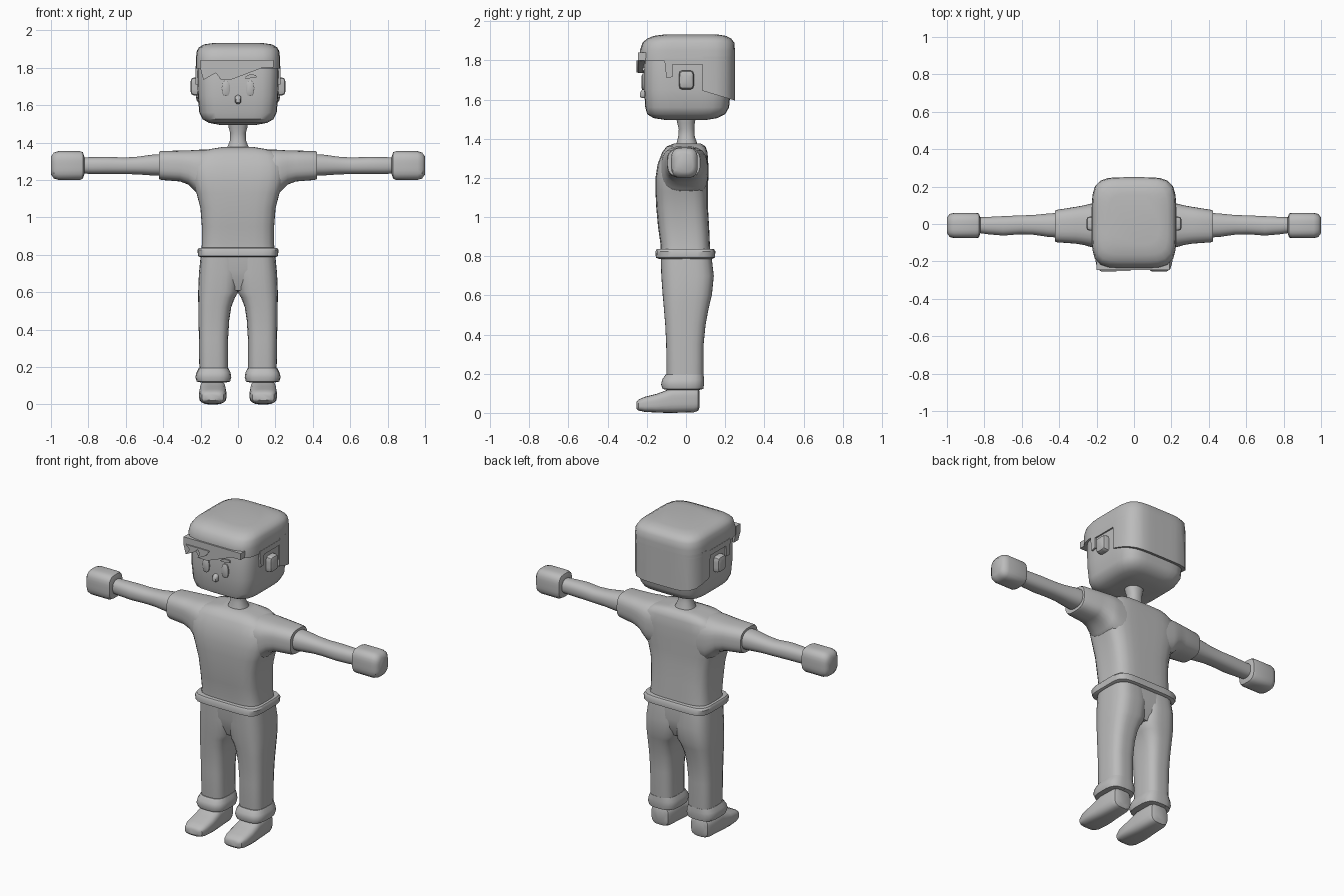
import bpy, bmesh, math
from mathutils import Vector

gray = bpy.data.materials.new("plain_gray")
gray.diffuse_color = (0.5, 0.5, 0.5, 1)
SIDES = (("right", 1), ("left", -1))


def finish(name, bm, m=1, angle=40):
    if m < 0:
        bmesh.ops.scale(bm, vec=(-1, 1, 1), verts=bm.verts)
    bmesh.ops.recalc_face_normals(bm, faces=bm.faces)
    me = bpy.data.meshes.new(name)
    bm.to_mesh(me)
    bm.free()
    me.materials.append(gray)
    ob = bpy.data.objects.new(name, me)
    bpy.context.collection.objects.link(ob)
    bpy.ops.object.select_all(action='DESELECT')
    ob.select_set(True)
    bpy.context.view_layer.objects.active = ob
    bpy.ops.object.shade_smooth_by_angle(angle=math.radians(angle))
    return ob


def loft_bm(axis, rings, e=4, n=28):
    """Rounded-box rings (t, a0, a1, b0, b1) stacked along an axis, capped."""
    bm = bmesh.new()
    other = [i for i in range(3) if i != axis]
    loops = []
    for t, a0, a1, b0, b1 in rings:
        loop = []
        for k in range(n):
            th = 2 * math.pi * (k + .5) / n
            c, s = math.cos(th), math.sin(th)
            r = (abs(c) ** e + abs(s) ** e) ** (-1 / e)
            p = [0, 0, 0]
            p[axis] = t
            p[other[0]] = (a0 + a1) / 2 + (a1 - a0) / 2 * c * r
            p[other[1]] = (b0 + b1) / 2 + (b1 - b0) / 2 * s * r
            loop.append(bm.verts.new(p))
        loops.append(loop)
    for A, B in zip(loops, loops[1:]):
        for k in range(n):
            bm.faces.new((A[k], A[(k + 1) % n], B[(k + 1) % n], B[k]))
    bm.faces.new(loops[0])
    bm.faces.new(loops[-1])
    return bm


def loft(name, axis, rings, e=4, m=1, n=28):
    return finish(name, loft_bm(axis, rings, e, n), m)


def plate(name, axis, pts, t0, t1, m=1):
    """Outline extruded between two positions on an axis."""
    bm = bmesh.new()
    mk = lambda t: [bm.verts.new((p[0], t, p[1]) if axis == 1 else (t, p[0], p[1])) for p in pts]
    A, B = mk(t0), mk(t1)
    bm.faces.new(A)
    bm.faces.new(B)
    for k in range(len(pts)):
        j = (k + 1) % len(pts)
        bm.faces.new((A[k], A[j], B[j], B[k]))
    return finish(name, bm, m)


def sym(t, w, y0, y1):
    return (t, -w, w, y0, y1)


# Head and neck
loft("head", 2, [sym(1.495, .10, -.10, .10), sym(1.505, .155, -.165, .16),
                 sym(1.525, .19, -.198, .20), sym(1.56, .207, -.208, .22),
                 sym(1.65, .215, -.214, .228), sym(1.78, .218, -.214, .23),
                 sym(1.85, .21, -.20, .22)], 5, n=40)
loft("neck", 2, [sym(1.33, .07, -.06, .07), sym(1.37, .06, -.05, .06),
                 sym(1.41, .043, -.04, .045), sym(1.45, .042, -.037, .043),
                 sym(1.48, .05, -.045, .045), sym(1.51, .055, -.05, .05)], 2.3)

# Hair: cap, back shell, fringe and side locks
loft("hair_cap", 2, [sym(1.797, .226, -.235, .25), sym(1.85, .225, -.235, .25),
                     sym(1.89, .22, -.222, .247), sym(1.91, .208, -.20, .232),
                     sym(1.925, .18, -.165, .205), sym(1.932, .13, -.11, .16)], 5, n=40)
bm = loft_bm(2, [sym(1.575, .218, -.23, .25), sym(1.60, .224, -.235, .25),
                 sym(1.82, .226, -.235, .25)], 5, 40)
for co, no in (((0, .085, 0), (0, 1, 0)), ((0, .20, 1.61), (0, .3, 1))):
    cut = bmesh.ops.bisect_plane(bm, geom=bm.verts[:] + bm.edges[:] + bm.faces[:],
                                 plane_co=co, plane_no=Vector(no), clear_inner=True)
    bmesh.ops.holes_fill(bm, edges=[g for g in cut['geom_cut'] if isinstance(g, bmesh.types.BMEdge)])
finish("hair_back", bm)
for side, m in SIDES:
    plate("hair_side_" + side, 0, [(-.11, 1.80), (-.10, 1.71), (-.07, 1.715), (-.068, 1.778),
                                   (.09, 1.778), (.09, 1.81), (-.11, 1.81)], .19, .227, m)
plate("hair_fringe", 1, [(-.20, 1.84), (-.20, 1.79), (-.185, 1.735), (-.15, 1.755), (-.12, 1.775),
                         (-.09, 1.735), (-.04, 1.735), (.04, 1.765), (.13, 1.80),
                         (.19, 1.80), (.19, 1.84)], -.245, -.20)
plate("hair_tuft", 1, [(-.18, 1.80), (-.155, 1.775), (-.18, 1.74), (-.12, 1.77), (-.09, 1.80)],
      -.252, -.235)
plate("hair_tuft_middle", 1, [(-.11, 1.80), (-.085, 1.77), (-.10, 1.738), (-.045, 1.765), (-.02, 1.80)],
      -.252, -.235)

# Face and ears
for side, m in SIDES:
    loft("eye_" + side, 1, [(-.227, .05, .08, 1.66, 1.72), (-.222, .043, .087, 1.648, 1.732),
                            (-.205, .043, .087, 1.648, 1.732)], 2.6, m)
    plate("eyebrow_" + side, 1, [(.03, 1.745), (.05, 1.742), (.10, 1.748), (.095, 1.762), (.06, 1.764)],
          -.222, -.205, m)
    loft("ear_" + side, 0, [(.20, -.036, .04, 1.652, 1.748), (.235, -.036, .04, 1.652, 1.748),
                            (.248, -.032, .036, 1.658, 1.743), (.254, -.02, .025, 1.675, 1.725)], 6, m)
loft("nose", 1, [(-.235, -.01, .01, 1.613, 1.635), (-.225, -.016, .016, 1.608, 1.65),
                 (-.205, -.017, .017, 1.606, 1.656)], 3)

# Shirt
loft("shirt_body", 2, [sym(.81, .20, -.13, .125), sym(.86, .192, -.13, .122),
                       sym(.95, .193, -.143, .118), sym(1.05, .201, -.152, .112),
                       sym(1.13, .222, -.156, .112), sym(1.20, .245, -.156, .114),
                       sym(1.27, .25, -.145, .114), sym(1.33, .23, -.122, .11),
                       sym(1.36, .18, -.10, .10), sym(1.376, .085, -.06, .075)], 4.5, n=36)
loft("shirt_hem", 2, [sym(.787, .20, -.14, .135), sym(.793, .213, -.154, .148),
                      sym(.825, .217, -.156, .15), sym(.836, .21, -.15, .143),
                      sym(.838, .19, -.13, .12)], 6, n=40)
for side, m in SIDES:
    loft("sleeve_" + side, 0, [(.12, -.12, .11, 1.10, 1.362), (.20, -.128, .112, 1.11, 1.362),
                               (.235, -.122, .108, 1.145, 1.36), (.265, -.113, .10, 1.175, 1.358),
                               (.31, -.105, .092, 1.192, 1.357), (.41, -.098, .076, 1.20, 1.355),
                               (.423, -.094, .072, 1.205, 1.35), (.423, -.07, .055, 1.225, 1.335)], 3, m)
    # Arm and hand
    loft("forearm_" + side, 0, [(.40, -.073, .06, 1.222, 1.338), (.46, -.069, .056, 1.224, 1.335),
                                (.54, -.057, .048, 1.23, 1.324), (.61, -.055, .046, 1.231, 1.32),
                                (.70, -.062, .042, 1.231, 1.324), (.78, -.055, .038, 1.232, 1.322),
                                (.85, -.045, .035, 1.235, 1.32)], 2.4, m)
    loft("hand_" + side, 0, [(.822, -.05, .035, 1.23, 1.325), (.829, -.072, .056, 1.208, 1.348),
                             (.845, -.076, .06, 1.20, 1.354), (.96, -.076, .06, 1.20, 1.354),
                             (.985, -.07, .054, 1.208, 1.346), (1.0, -.05, .035, 1.23, 1.325)], 3.5, m)

# Trousers
loft("trouser_seat", 2, [sym(.61, .11, -.09, .10), sym(.66, .17, -.108, .122),
                         sym(.72, .195, -.123, .135), sym(.82, .196, -.128, .128)], 4.5)
for side, m in SIDES:
    loft("trouser_leg_" + side, 2, [(.12, .055, .205, -.09, .08), (.20, .054, .207, -.10, .09),
                                    (.35, .053, .209, -.101, .09), (.45, .047, .211, -.106, .10),
                                    (.52, .036, .212, -.112, .113), (.57, .017, .213, -.116, .124),
                                    (.60, -.002, .213, -.119, .132), (.70, -.01, .209, -.126, .142),
                                    (.82, -.01, .197, -.13, .128)], 3.3, m)
    loft("trouser_cuff_" + side, 2, [(.118, .06, .20, -.10, .07), (.122, .042, .22, -.12, .088),
                                     (.145, .036, .228, -.127, .092), (.17, .04, .222, -.122, .092),
                                     (.195, .052, .209, -.104, .09)], 3.3, m)
    # Shoe
    loft("shoe_" + side, 1, [(-.253, .095, .175, .022, .055), (-.243, .077, .193, .012, .068),
                             (-.21, .066, .204, .005, .082), (-.15, .062, .208, .002, .097),
                             (-.10, .064, .206, 0, .116), (-.07, .066, .204, 0, .13),
                             (.04, .07, .20, .003, .13), (.062, .078, .192, .01, .125),
                             (.07, .095, .175, .03, .11)], 3.5, m)
